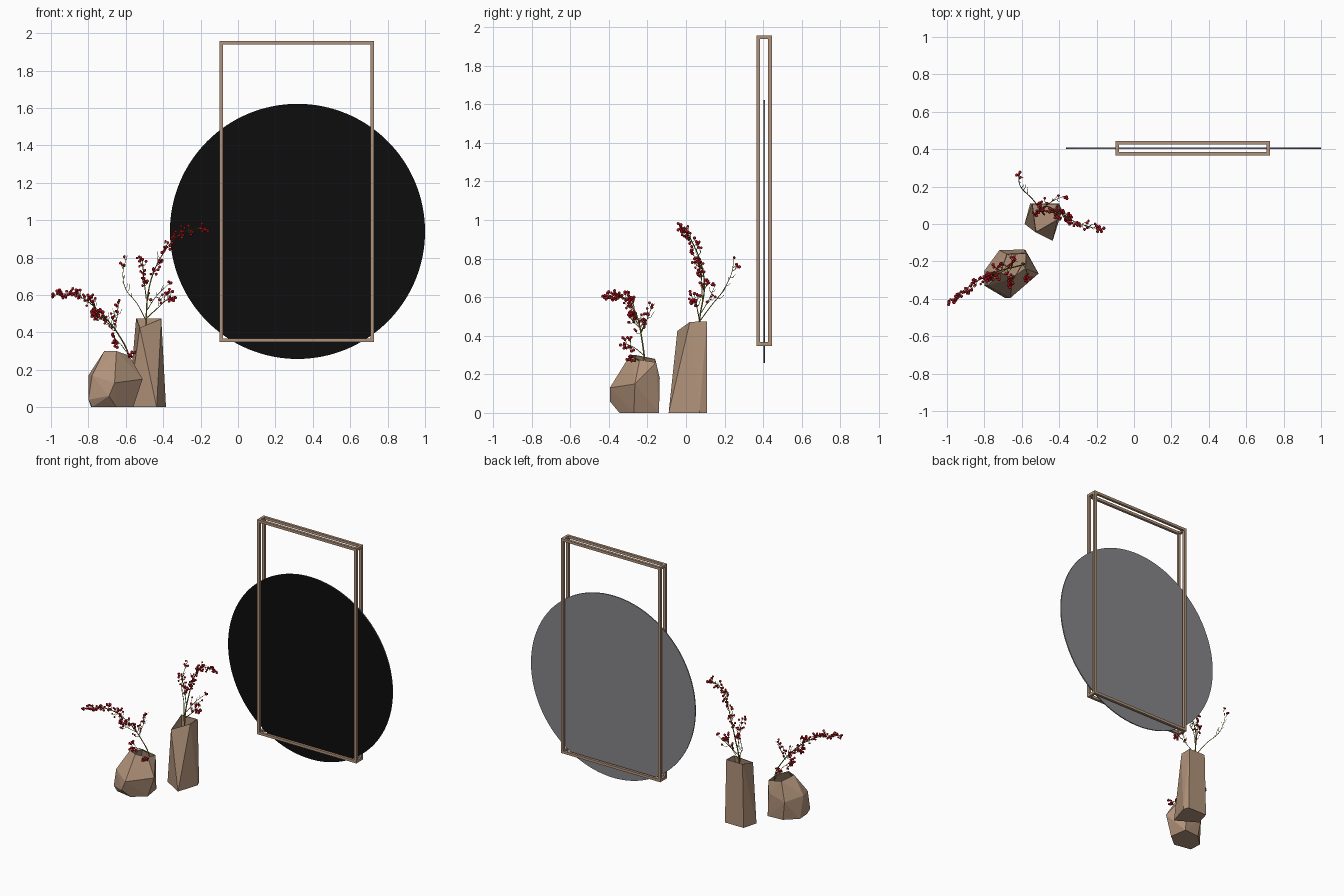
import bpy, bmesh, random
from mathutils import Vector, Matrix

if "Cube" in bpy.data.objects:
    bpy.data.objects.remove(bpy.data.objects["Cube"])

random.seed(7)


def material(name, rgb):
    m = bpy.data.materials.new(name)
    m.diffuse_color = (*rgb, 1)
    m.use_nodes = True
    m.node_tree.nodes["Principled BSDF"].inputs["Base Color"].default_value = m.diffuse_color
    return m


TAN = material("tan", (0.44, 0.29, 0.195))
BLACK = material("mirror black", (0.004, 0.004, 0.004))
GREY = material("backing grey", (0.24, 0.235, 0.25))
OLIVE = material("olive stem", (0.26, 0.24, 0.03))
RED = material("berry red", (0.42, 0.005, 0.012))


def finish(bm, name, *mats):
    me = bpy.data.meshes.new(name)
    bm.to_mesh(me)
    bm.free()
    for m in mats:
        me.materials.append(m)
    ob = bpy.data.objects.new(name, me)
    bpy.context.collection.objects.link(ob)
    return ob


# Round mirror: black front, grey back and rim
bm = bmesh.new()
bmesh.ops.create_cone(bm, cap_ends=True, segments=128, radius1=0.682, radius2=0.682, depth=0.008,
                      matrix=Matrix.Translation((0.318, 0.406, 0.94)) @ Matrix.Rotation(1.5707963, 4, 'X'))
bm.normal_update()
for f in bm.faces:
    f.material_index = 0 if f.normal.y < -0.5 else 1
finish(bm, "round_mirror", BLACK, GREY)

# Open box frame: twelve square bars along the edges of a box
LO, HI, BAR = Vector((-0.098, 0.365, 0.348)), Vector((0.727, 0.445, 1.958)), 0.019
bm = bmesh.new()
for axis in range(3):
    a, b = [i for i in range(3) if i != axis]
    for sa in (0, 1):
        for sb in (0, 1):
            c, s = (LO + HI) / 2, Vector((BAR, BAR, BAR))
            s[axis] = HI[axis] - LO[axis] - (0 if axis == 2 else 2 * BAR)
            for i, side in ((a, sa), (b, sb)):
                c[i] = HI[i] - BAR / 2 if side else LO[i] + BAR / 2
            bmesh.ops.create_cube(bm, size=1, matrix=Matrix.Translation(c) @ Matrix.Diagonal((*s, 1)))
finish(bm, "mirror_frame", TAN)


# Faceted vases: hull of a few corners, opened at the rim
def vase(name, rim, body):
    bm = bmesh.new()
    top = [bm.verts.new(p) for p in rim]
    for p in body:
        bm.verts.new(p)
    res = bmesh.ops.convex_hull(bm, input=bm.verts[:])
    junk = [v for v in res["geom_interior"] if isinstance(v, bmesh.types.BMVert)]
    bmesh.ops.delete(bm, geom=junk, context='VERTS')
    top = {v for v in top if v.is_valid}
    mouth = [f for f in bm.faces if all(v in top for v in f.verts)]
    bmesh.ops.recalc_face_normals(bm, faces=bm.faces[:])
    bmesh.ops.delete(bm, geom=mouth, context='FACES')
    ob = finish(bm, name, TAN)
    mod = ob.modifiers.new("wall", 'SOLIDIFY')
    mod.thickness, mod.offset = 0.006, -1


vase("tall_vase",
     [(-0.525, -0.045, 0.425), (-0.41, 0.02, 0.472), (-0.41, 0.108, 0.474), (-0.545, 0.108, 0.474)],
     [(-0.585, 0.0, 0), (-0.435, -0.09, 0), (-0.385, 0.07, 0), (-0.40, 0.11, 0), (-0.555, 0.11, 0)])
vase("low_vase",
     [(-0.715, -0.26, 0.30), (-0.65, -0.29, 0.30), (-0.58, -0.24, 0.275),
      (-0.575, -0.155, 0.262), (-0.68, -0.16, 0.28)],
     [(-0.785, -0.23, 0), (-0.78, -0.32, 0), (-0.65, -0.345, 0), (-0.56, -0.27, 0),
      (-0.58, -0.14, 0), (-0.70, -0.15, 0), (-0.80, -0.33, 0.04), (-0.80, -0.25, 0.17),
      (-0.78, -0.33, 0.17), (-0.66, -0.395, 0.13), (-0.69, -0.395, 0.06),
      (-0.51, -0.265, 0.15), (-0.59, -0.136, 0.18), (-0.72, -0.14, 0.14)])


# Berry branches: smooth paths with random twigs and berry clusters
def smooth(pts, n=6):
    p = [Vector(q) for q in pts]
    p = [2 * p[0] - p[1]] + p + [2 * p[-1] - p[-2]]
    out = []
    for i in range(1, len(p) - 2):
        a, b, c, d = p[i - 1:i + 3]
        for k in range(n):
            t = k / n
            out.append(0.5 * (2 * b + (c - a) * t + (2 * a - 5 * b + 4 * c - d) * t * t
                              + (3 * b - a - 3 * c + d) * t ** 3))
    return out + [p[-2]]


def rand_dir():
    return Vector([random.gauss(0, 1) for _ in range(3)]).normalized()


def plant(name, branches):
    cu = bpy.data.curves.new(name + "_stems", 'CURVE')
    cu.dimensions, cu.bevel_depth, cu.bevel_resolution = '3D', 1.0, 0
    cu.use_fill_caps = True
    cu.materials.append(OLIVE)
    bm = bmesh.new()

    def stem(pts, r0, r1):
        s = cu.splines.new('POLY')
        s.points.add(len(pts) - 1)
        for i, q in enumerate(pts):
            s.points[i].co = (*q, 1)
            s.points[i].radius = r0 + (r1 - r0) * i / (len(pts) - 1)

    def berry(at):
        at = Vector((max(at.x, -0.991), at.y, at.z))
        bmesh.ops.create_icosphere(bm, subdivisions=2, radius=random.uniform(0.0065, 0.009),
                                   matrix=Matrix.Translation(at))

    for pts, r, twigs, chance, start in branches:
        path = smooth(pts)
        stem(path, r, 0.0013)
        for k in range(twigs):
            t = start + (1 - start) * (k + random.random()) / twigs
            i = min(int(t * (len(path) - 1)), len(path) - 2)
            tan = (path[i + 1] - path[i]).normalized()
            root = path[i].lerp(path[i + 1], random.random())
            side = rand_dir()
            side = (side - side.dot(tan) * tan).normalized()
            size = random.uniform(0.03, 0.07) * (1.15 - 0.75 * t)
            mid = root + (tan * 0.4 + side * 0.7) * size * 0.6
            end = mid + (tan * 0.7 + side * 0.4 + Vector((0, 0, 0.3))) * size * 0.6
            end.x = max(end.x, -0.99)
            stem([root, mid, end], 0.0018, 0.001)
            if random.random() < chance:
                berry(end)
                for _ in range(random.choice((0, 1, 1, 2))):
                    tip = random.choice((mid, end)) + rand_dir() * 0.015
                    stem([mid, tip], 0.001, 0.001)
                    berry(tip)
        if chance > 0.5:
            berry(path[-1])
    ob = bpy.data.objects.new(name + "_stems", cu)
    bpy.context.collection.objects.link(ob)
    for f in bm.faces:
        f.smooth = True
    finish(bm, name + "_berries", RED)


plant("tall_branch", [
    # main arching branch
    ([(-0.48, 0.05, 0.2), (-0.49, 0.07, 0.48), (-0.475, 0.095, 0.64), (-0.43, 0.08, 0.77),
      (-0.35, 0.03, 0.89), (-0.27, -0.005, 0.945), (-0.18, -0.03, 0.955)], 0.005, 42, 0.85, 0.42),
    # upright side shoot
    ([(-0.49, 0.085, 0.58), (-0.505, 0.08, 0.70), (-0.51, 0.06, 0.79)], 0.003, 11, 0.85, 0.2),
    # bare shoot curling backward
    ([(-0.49, 0.06, 0.46), (-0.54, 0.13, 0.555), (-0.60, 0.19, 0.63),
      (-0.615, 0.235, 0.72), (-0.592, 0.25, 0.81)], 0.003, 9, 0.12, 0.3),
    # low shoots to the right and back
    ([(-0.485, 0.07, 0.48), (-0.43, 0.06, 0.53), (-0.38, 0.05, 0.575), (-0.345, 0.03, 0.585)],
     0.003, 10, 0.8, 0.35),
    ([(-0.485, 0.08, 0.52), (-0.44, 0.12, 0.59), (-0.37, 0.15, 0.66)], 0.0025, 6, 0.2, 0.3),
])
plant("low_branch", [
    # main branch drooping to the left
    ([(-0.60, -0.21, 0.1), (-0.585, -0.215, 0.27), (-0.64, -0.23, 0.39), (-0.72, -0.25, 0.49),
      (-0.81, -0.29, 0.57), (-0.89, -0.34, 0.605), (-0.988, -0.42, 0.605)], 0.005, 46, 0.85, 0.36),
    # side shoots
    ([(-0.66, -0.235, 0.42), (-0.645, -0.20, 0.49), (-0.64, -0.175, 0.56)], 0.0025, 7, 0.6, 0.3),
    ([(-0.60, -0.22, 0.30), (-0.63, -0.27, 0.34), (-0.66, -0.32, 0.36)], 0.0025, 6, 0.85, 0.5),
    ([(-0.59, -0.22, 0.25), (-0.575, -0.25, 0.275), (-0.57, -0.28, 0.29)], 0.0025, 4, 0.9, 0.5),
    ([(-0.68, -0.24, 0.44), (-0.73, -0.27, 0.47), (-0.78, -0.29, 0.50)], 0.0025, 7, 0.9, 0.4),
])
